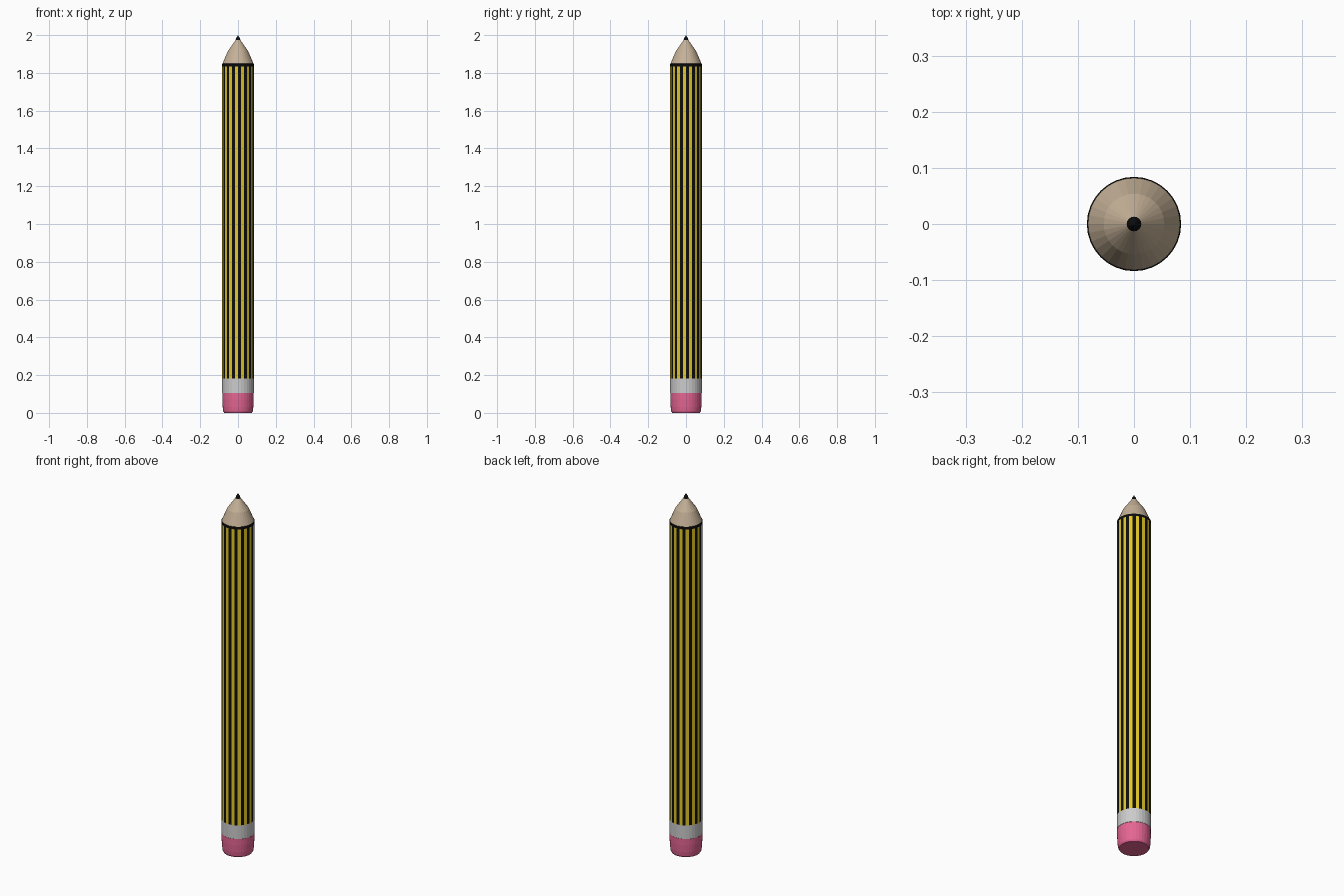
import bpy, bmesh, math

if "Cube" in bpy.data.objects:
    bpy.data.objects.remove(bpy.data.objects["Cube"])

SIDES = 32
R = 0.084


def material(name, rgb):
    m = bpy.data.materials.new(name)
    m.diffuse_color = (*rgb, 1.0)
    m.use_nodes = True
    m.node_tree.nodes["Principled BSDF"].inputs["Base Color"].default_value = m.diffuse_color
    return m


yellow = material("yellow_paint", (0.78, 0.58, 0.02))
black = material("black_paint", (0.004, 0.004, 0.004))
wood = material("bare_wood", (0.56, 0.44, 0.31))
metal = material("pale_metal", (0.60, 0.60, 0.60))
pink = material("pink_rubber", (0.78, 0.13, 0.29))


def lathe(name, profile, mats, rule=lambda k: 0, cap_bottom=False):
    """Revolve (radius, height) pairs; rule picks the material per side."""
    bm = bmesh.new()
    rings = []
    for r, z in profile:
        if r == 0:
            rings.append([bm.verts.new((0, 0, z))] * SIDES)
        else:
            rings.append([bm.verts.new((r * math.cos(math.tau * k / SIDES),
                                        r * math.sin(math.tau * k / SIDES), z))
                          for k in range(SIDES)])
    for lo, hi in zip(rings, rings[1:]):
        for k in range(SIDES):
            n = (k + 1) % SIDES
            corners = list(dict.fromkeys((lo[k], lo[n], hi[n], hi[k])))
            bm.faces.new(corners).material_index = rule(k)
    if cap_bottom:
        bm.faces.new(rings[0][::-1])
    bm.normal_update()
    mesh = bpy.data.meshes.new(name)
    bm.to_mesh(mesh)
    bm.free()
    for m in mats:
        mesh.materials.append(m)
    ob = bpy.data.objects.new(name, mesh)
    bpy.context.collection.objects.link(ob)
    return ob


# Rubber end, slightly tapered with a rounded bottom rim
lathe("eraser", [(0.073, 0), (0.078, 0.008), (0.081, 0.03), (R - 0.001, 0.07),
                 (R - 0.001, 0.105)], [pink], cap_bottom=True)
# Metal sleeve
lathe("ferrule", [(R - 0.001, 0.105), (R, 0.106), (R, 0.182)], [metal])
# Striped shaft, one colour per side
lathe("striped_shaft", [(R, 0.182), (R, 1.835)], [black, yellow],
      rule=lambda k: k % 2)
# Dark band where the paint ends
lathe("top_band", [(R, 1.835), (R, 1.848), (R - 0.002, 1.849)], [black])
# Sharpened wood
lathe("wood_cone", [(R - 0.002, 1.849), (0.054, 1.915), (0.013, 1.973)], [wood])
# Writing point
lathe("lead_tip", [(0.013, 1.973), (0.009, 1.985), (0, 2.0)], [black])
